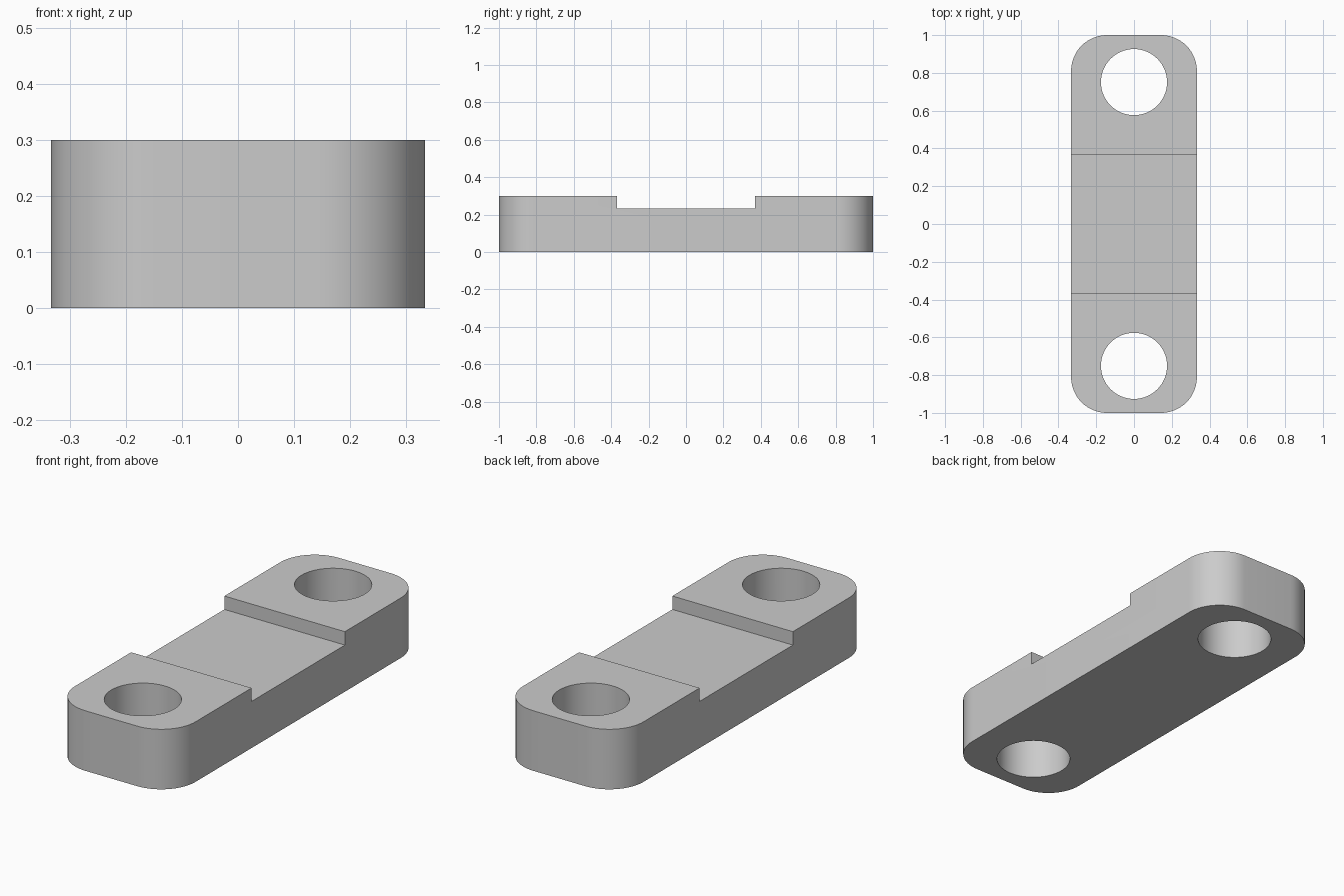
import bpy
import bmesh
from math import cos, sin, pi, radians

HALF_W, HALF_L, HEIGHT = 0.333, 1.0, 0.3
CORNER, HOLE_R, HOLE_Y = 0.19, 0.175, 0.751
NOTCH_HALF, NOTCH_Z = 0.368, 0.233
STEPS = 16

cube = bpy.data.objects.get("Cube")
if cube:
    bpy.data.objects.remove(cube, do_unlink=True)

grey = bpy.data.materials.new("plain grey")
grey.use_nodes = True
colour = (0.6, 0.6, 0.6, 1)
grey.diffuse_color = colour
grey.node_tree.nodes["Principled BSDF"].inputs["Base Color"].default_value = colour


def prism(name, outline, bottom, top):
    """Extrude a closed plan outline between two heights."""
    bm = bmesh.new()
    base = bm.faces.new([bm.verts.new((x, y, bottom)) for x, y in outline])
    grown = bmesh.ops.extrude_face_region(bm, geom=[base], use_keep_orig=True)["geom"]
    for v in grown:
        if isinstance(v, bmesh.types.BMVert):
            v.co.z = top
    bmesh.ops.recalc_face_normals(bm, faces=bm.faces)
    mesh = bpy.data.meshes.new(name)
    bm.to_mesh(mesh)
    bm.free()
    mesh.materials.append(grey)
    obj = bpy.data.objects.new(name, mesh)
    bpy.context.collection.objects.link(obj)
    return obj


def arc(cx, cy, r, start, sweep, steps):
    return [(cx + r * cos(start + sweep * i / steps),
             cy + r * sin(start + sweep * i / steps)) for i in range(steps + 1)]


# Bar with rounded corners
outline = []
for i, (sx, sy) in enumerate([(1, 1), (-1, 1), (-1, -1), (1, -1)]):
    outline += arc(sx * (HALF_W - CORNER), sy * (HALF_L - CORNER),
                   CORNER, i * pi / 2, pi / 2, STEPS)
bar = prism("link_bar", outline, 0, HEIGHT)

# Cutters for the two bolt holes and the shallow central recess
cutters = [prism("hole_cutter", arc(0, s * HOLE_Y, HOLE_R, 0, 2 * pi, STEPS * 4)[:-1],
                 -0.1, HEIGHT + 0.1) for s in (-1, 1)]
n = NOTCH_HALF
cutters.append(prism("recess_cutter", [(-1, -n), (1, -n), (1, n), (-1, n)],
                     NOTCH_Z, HEIGHT + 0.1))

bpy.ops.object.select_all(action='DESELECT')
bpy.context.view_layer.objects.active = bar
bar.select_set(True)
for cutter in cutters:
    cutter.hide_render = True
    mod = bar.modifiers.new("cut", 'BOOLEAN')
    mod.operation = 'DIFFERENCE'
    mod.solver = 'EXACT'
    mod.object = cutter
    bpy.ops.object.modifier_apply(modifier=mod.name)
    bpy.data.objects.remove(cutter, do_unlink=True)

# Smooth curved walls, crisp edges
bpy.ops.object.shade_smooth_by_angle(angle=radians(30))
